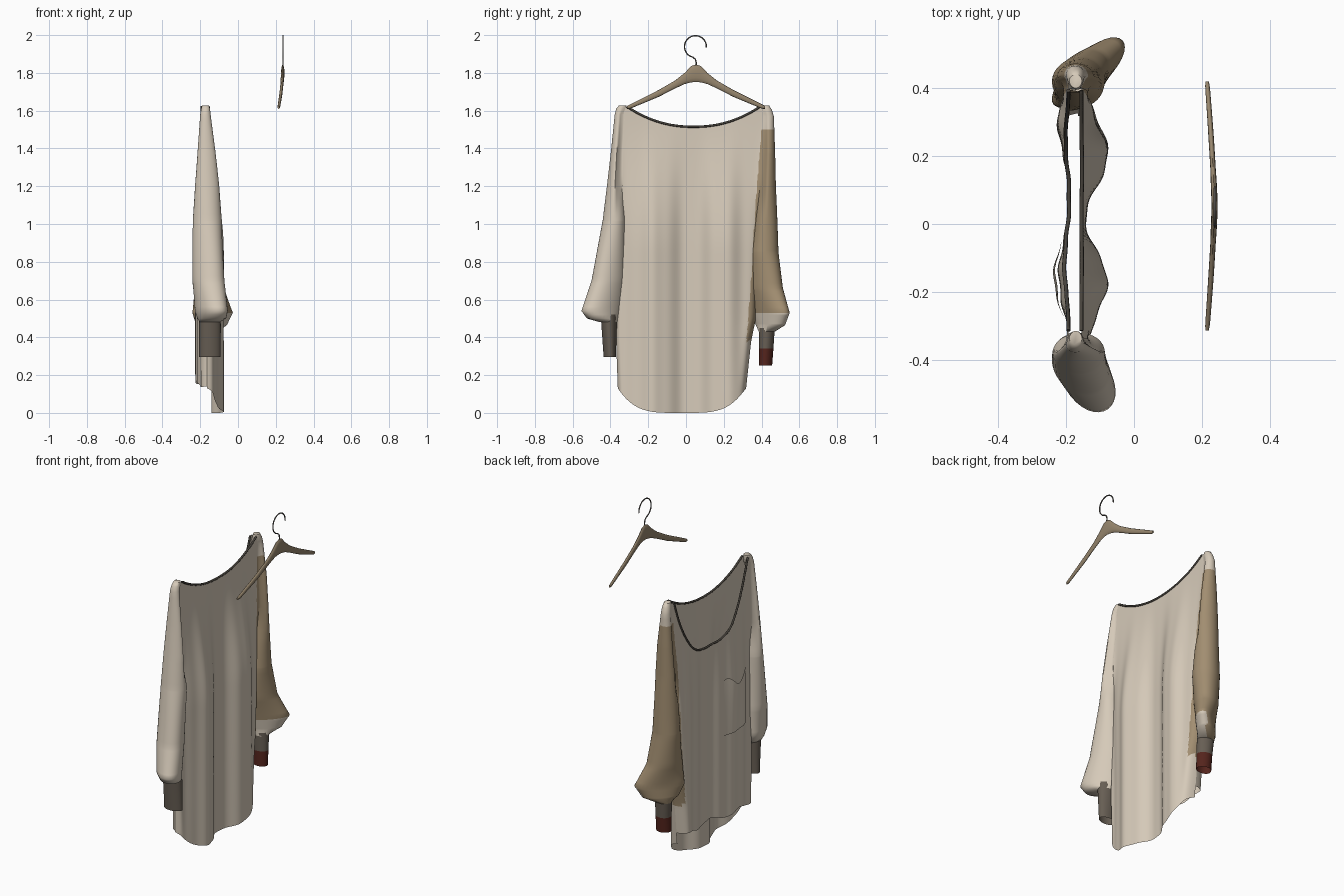
import bpy, bmesh, math

cube = bpy.data.objects.get("Cube")
if cube:
    bpy.data.objects.remove(cube, do_unlink=True)


def material(name, rgb):
    m = bpy.data.materials.new(name)
    m.use_nodes = True
    m.diffuse_color = (*rgb, 1)
    m.node_tree.nodes["Principled BSDF"].inputs["Base Color"].default_value = (*rgb, 1)
    return m


cream = material("cream cloth", (0.67, 0.59, 0.485))
ochre = material("ochre cloth", (0.36, 0.27, 0.165))
cuff_mat = material("dark rib", (0.135, 0.112, 0.088))
red = material("deep red", (0.09, 0.018, 0.012))
trim_mat = material("dark trim", (0.065, 0.057, 0.046))
wood = material("wood", (0.31, 0.24, 0.155))
metal = material("metal", (0.13, 0.12, 0.11))


def interp(table, t):
    """Piecewise linear lookup in rows whose first entry rises."""
    if t <= table[0][0]:
        return table[0][1:]
    for a, b in zip(table, table[1:]):
        if t <= b[0]:
            f = (t - a[0]) / (b[0] - a[0])
            return [p + (q - p) * f for p, q in zip(a[1:], b[1:])]
    return table[-1][1:]


def smooth(lo, hi, t):
    t = min(1, max(0, (t - lo) / (hi - lo)))
    return t * t * (3 - 2 * t)


def surface(name, rows, mats, closed=False, rule=None, caps=False, skip=None):
    """Skin a list of equally long point rows."""
    bm = bmesh.new()
    grid = [[bm.verts.new(p) for p in row] for row in rows]
    n = len(grid[0])
    for a, b in zip(grid, grid[1:]):
        for i in range(n if closed else n - 1):
            if skip and skip(i, a[i].co.z):
                continue
            j = (i + 1) % n
            f = bm.faces.new((a[i], a[j], b[j], b[i]))
            if rule:
                f.material_index = rule(f.calc_center_median())
    if caps:
        bm.faces.new(grid[0])
        bm.faces.new(grid[-1])
    bmesh.ops.recalc_face_normals(bm, faces=bm.faces)
    mesh = bpy.data.meshes.new(name)
    bm.to_mesh(mesh)
    bm.free()
    for m in mats:
        mesh.materials.append(m)
    ob = bpy.data.objects.new(name, mesh)
    bpy.context.collection.objects.link(ob)
    bpy.ops.object.select_all(action='DESELECT')
    ob.select_set(True)
    bpy.context.view_layer.objects.active = ob
    bpy.ops.object.shade_smooth_by_angle(angle=math.radians(60))


def tube(name, points, radius, mat):
    cu = bpy.data.curves.new(name, 'CURVE')
    cu.dimensions = '3D'
    cu.bevel_depth = radius
    cu.bevel_resolution = 2
    cu.use_fill_caps = True
    sp = cu.splines.new('POLY')
    sp.points.add(len(points) - 1)
    for p, co in zip(sp.points, points):
        p.co = (*co, 1)
    cu.materials.append(mat)
    ob = bpy.data.objects.new(name, cu)
    bpy.context.collection.objects.link(ob)


# Shirt body: two draped panels, closed at the sides below the armholes
SIDES = [(0.1, -0.36, 0.315), (0.38, -0.37, 0.345), (0.5, -0.37, 0.37),
         (1.0, -0.35, 0.39), (1.62, -0.34, 0.415)]
OCHRE_EDGE = [(0.38, 0.32), (0.7, 0.345), (1.13, 0.37), (1.5, 0.4)]


def armhole(z):
    return smooth(1.0, 1.25, z)


def drape(y, z, u, back):
    w = 1 - smooth(0.85, 1.6, z)
    if back:
        x = -0.155 + w * (0.045 + 0.032 * math.cos(math.tau * (y - 0.2) / 0.37) + 0.035 * u ** 8)
    else:
        x = -0.193 - w * (0.012 + 0.017 * math.cos(math.tau * (y - 0.3) / 0.45) + 0.014 * u ** 8)
    x += w * 0.003 * math.sin(y * 60)
    e = abs(u) ** 24 * (1 - armhole(z))
    return x * (1 - e) - 0.165 * e


def neck_z(y, back):
    s = min(1, abs(y - 0.04) / 0.35)
    return 1.515 + 0.105 * s ** 2.2 if back else 1.23 + 0.39 * s ** 3


def panel_point(u, v, back):
    y = 0.02 + u * 0.36
    hem = 0.13 * abs(u) ** 4 if back else 0.17 + 0.025 * u + 0.012 * math.sin(u * 9)
    for _ in range(3):
        z = hem + (neck_z(y, back) - hem) * v
        lo, hi = interp(SIDES, z)
        y = lo + (hi - lo) * (u + 1) / 2
    return (drape(y, z, u, back), y, z)


def body_rule(c):
    return int(0.38 < c.z < 1.5 and c.y > interp(OCHRE_EDGE, c.z)[0])


COLS = [math.sin((i / 50 - 1) * math.pi / 2) for i in range(101)]
for name, back in (("back_panel", True), ("front_panel", False)):
    rows = [[panel_point(u, k / 60, back) for u in COLS] for k in range(61)]
    surface(name, rows, [cream, ochre], rule=body_rule)
    mouth = [p for p in rows[-1] if abs(p[1] - 0.04) < 0.355]
    tube(name.replace("panel", "neck_trim"), mouth, 0.006, trim_mat)

# Chest pocket with a slightly sagging mouth
pocket = []
for k in range(13):
    row = []
    for i in range(13):
        s, t = i / 12, k / 12
        y = -0.27 + 0.215 * s
        z = 0.65 + t * (0.31 + 0.03 * math.cos(s * 7))
        puff = math.sin(math.pi * s) * (0.002 + 0.008 * t)
        row.append((drape(y, z, 0, False) - 0.006 - puff, y, z))
    pocket.append(row)
surface("chest_pocket", pocket, [cream])


# Sleeves: rows of height, inner y, outer y, rear x, forward x, skew of the outer edge
def sleeve(name, side, table, mats, rule=None, caps=True, steps=28, ripple=0.02):
    rows = []
    z0, z1 = table[0][0], table[-1][0]
    levels = sorted({z0 + (z1 - z0) * k / steps for k in range(steps + 1)} | {r[0] for r in table})
    for z in levels:
        yi, yo, xa, xb, skew = interp(table, z)
        ring = []
        for k in range(32):
            a = math.tau * k / 32
            r = 1 + ripple * math.sin(3 * a + z * 7)
            c, s = math.cos(a) * r, math.sin(a) * r
            x = (xa + xb) / 2 + (xb - xa) / 2 * s + skew * c
            y = side * ((yi + yo) / 2 + (yo - yi) / 2 * c)
            # the inner half flows into the body panels around the armhole
            join = max(0, -c) ** 0.7 * armhole(z) if k != 16 and z < 1.6 else 0
            x += (drape(y, z, side, s > 0) - x) * min(1, join)
            ring.append((x, y, z))
        rows.append(ring)
    surface(name, rows, mats, True, rule, caps, lambda i, z: i in (15, 16) and 1.22 < z < 1.57)


RIGHT = [(0.48, 0.365, 0.455, -0.205, -0.095, 0), (0.5, 0.355, 0.525, -0.21, -0.07, 0.03),
         (0.54, 0.34, 0.555, -0.22, -0.065, 0.04), (0.7, 0.325, 0.502, -0.24, -0.075, 0.02),
         (1.02, 0.32, 0.44, -0.238, -0.085, 0), (1.2, 0.335, 0.418, -0.228, -0.1, 0),
         (1.38, 0.335, 0.398, -0.215, -0.12, 0), (1.58, 0.325, 0.378, -0.2, -0.145, 0),
         (1.61, 0.315, 0.37, -0.195, -0.148, 0), (1.628, 0.315, 0.355, -0.19, -0.153, 0)]
LEFT = [(0.43, 0.385, 0.47, -0.2, -0.1, 0), (0.465, 0.37, 0.525, -0.205, -0.075, 0.05),
        (0.53, 0.345, 0.55, -0.205, -0.062, 0.08), (0.66, 0.335, 0.515, -0.23, -0.08, 0.03),
        (0.85, 0.345, 0.49, -0.24, -0.085, 0), (1.2, 0.385, 0.475, -0.228, -0.105, 0),
        (1.38, 0.395, 0.472, -0.215, -0.12, 0), (1.57, 0.4, 0.466, -0.2, -0.145, 0),
        (1.605, 0.395, 0.455, -0.195, -0.148, 0), (1.628, 0.4, 0.44, -0.19, -0.153, 0)]


def sleeve_rule(c):
    folded = c.z < 0.53 and c.x > -0.13 + 0.7 * (c.y - 0.45)
    return int(c.z < 1.5 and not folded)


sleeve("cream_sleeve", -1, RIGHT, [cream])
sleeve("ochre_sleeve", 1, LEFT, [cream, ochre], sleeve_rule)

# Cuffs, the second one with a red band at its end
sleeve("plain_cuff", -1, [(0.295, 0.37, 0.435, -0.207, -0.093, 0), (0.52, 0.365, 0.452, -0.207, -0.093, 0)],
       [cuff_mat], None, False, 8, 0.03)
sleeve("banded_cuff", 1, [(0.25, 0.385, 0.455, -0.19, -0.1, 0), (0.34, 0.385, 0.462, -0.192, -0.1, 0),
                          (0.45, 0.385, 0.47, -0.2, -0.1, 0)],
       [cuff_mat, red], lambda c: int(c.z < 0.34), False, 8, 0.03)

# Hanger bar: offset from centre, underside, top, half thickness
BAR = [(0, 1.752, 1.845, 0.009), (0.025, 1.75, 1.836, 0.009), (0.06, 1.741, 1.8, 0.009),
       (0.11, 1.718, 1.76, 0.008), (0.2, 1.672, 1.708, 0.008), (0.35, 1.61, 1.633, 0.007),
       (0.366, 1.61, 1.625, 0.005)]
bar = []
for k in range(-30, 31):
    d = 0.366 * k / 30
    lo, hi, half = interp(BAR, abs(d))
    x = 0.237 - 0.022 * (abs(d) / 0.366) ** 1.3
    bar.append([(x + half * math.cos(math.tau * i / 12), 0.053 + d,
                 (lo + hi) / 2 + (hi - lo) / 2 * math.sin(math.tau * i / 12)) for i in range(12)])
surface("hanger_bar", bar, [wood], True, caps=True)

# Hanger hook
hook = [(0.238, 0.053, 1.83), (0.238, 0.054, 1.855), (0.238, 0.05, 1.872), (0.238, 0.036, 1.883)]
for k in range(25):
    a = math.radians(235 - k * 10)
    hook.append((0.238, 0.05 + 0.058 * math.cos(a), 1.939 + 0.058 * math.sin(a)))
tube("hanger_hook", hook, 0.0035, metal)
